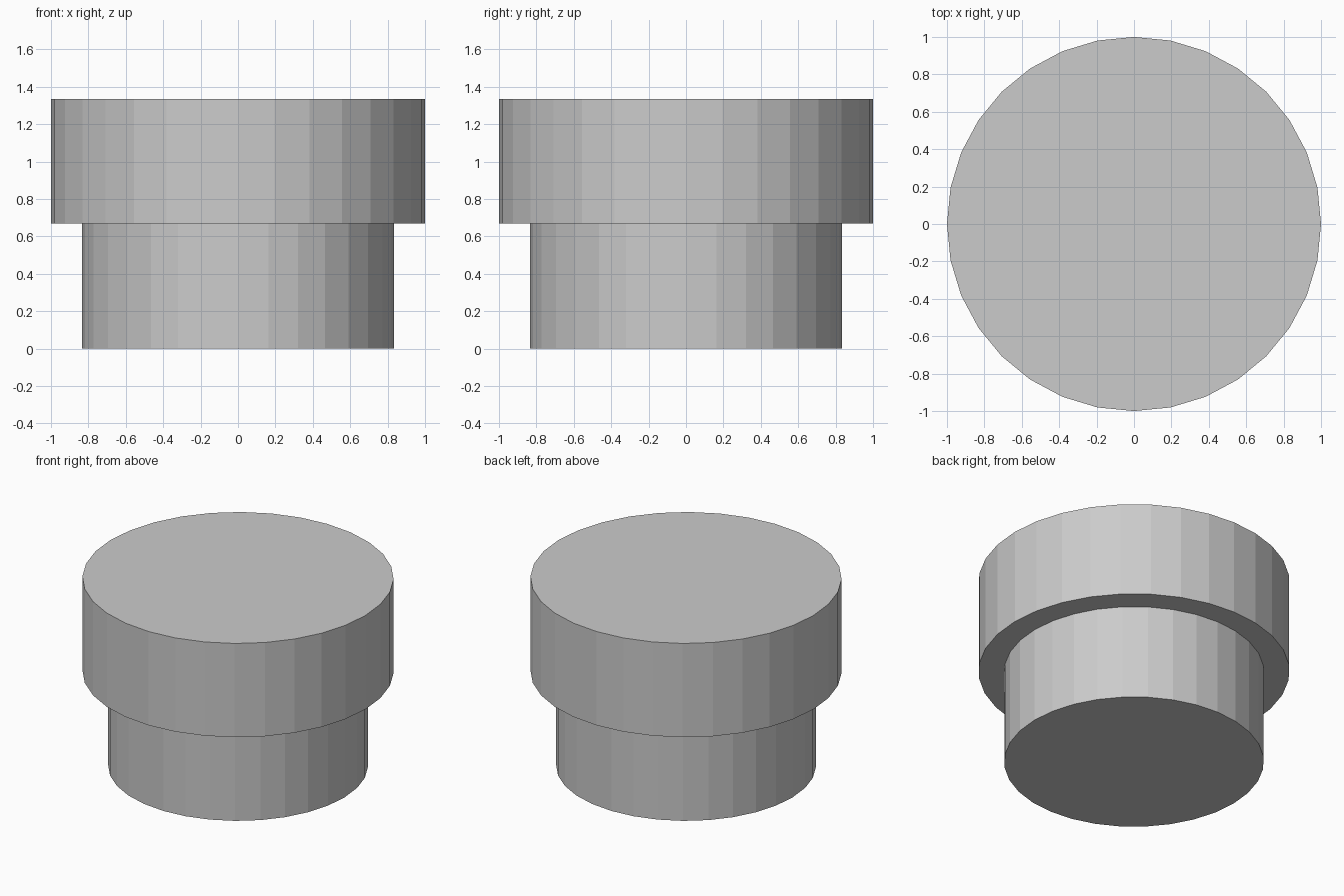
import bpy, bmesh
from math import cos, sin, tau

if "Cube" in bpy.data.objects:
    bpy.data.objects.remove(bpy.data.objects["Cube"])

SIDES = 32
# Stepped outline (radius, height): narrow base, overhanging ledge, wide head
PROFILE = [(0.835, 0), (0.835, 0.67), (1, 0.67), (1, 1.335)]


def lathe(name, profile, sides):
    """Revolve a profile around z and close both ends with flat caps."""
    bm = bmesh.new()
    rings = [[bm.verts.new((r * cos(tau * i / sides), r * sin(tau * i / sides), z))
              for i in range(sides)] for r, z in profile]
    for low, high in zip(rings, rings[1:]):
        for i in range(sides):
            j = (i + 1) % sides
            bm.faces.new((low[i], low[j], high[j], high[i]))
    bm.faces.new(rings[0][::-1])
    bm.faces.new(rings[-1])
    mesh = bpy.data.meshes.new(name)
    bm.to_mesh(mesh)
    bm.free()
    obj = bpy.data.objects.new(name, mesh)
    bpy.context.collection.objects.link(obj)
    return obj


# Flat-shaded stepped plug, one closed solid
lathe("stepped_plug", PROFILE, SIDES)
